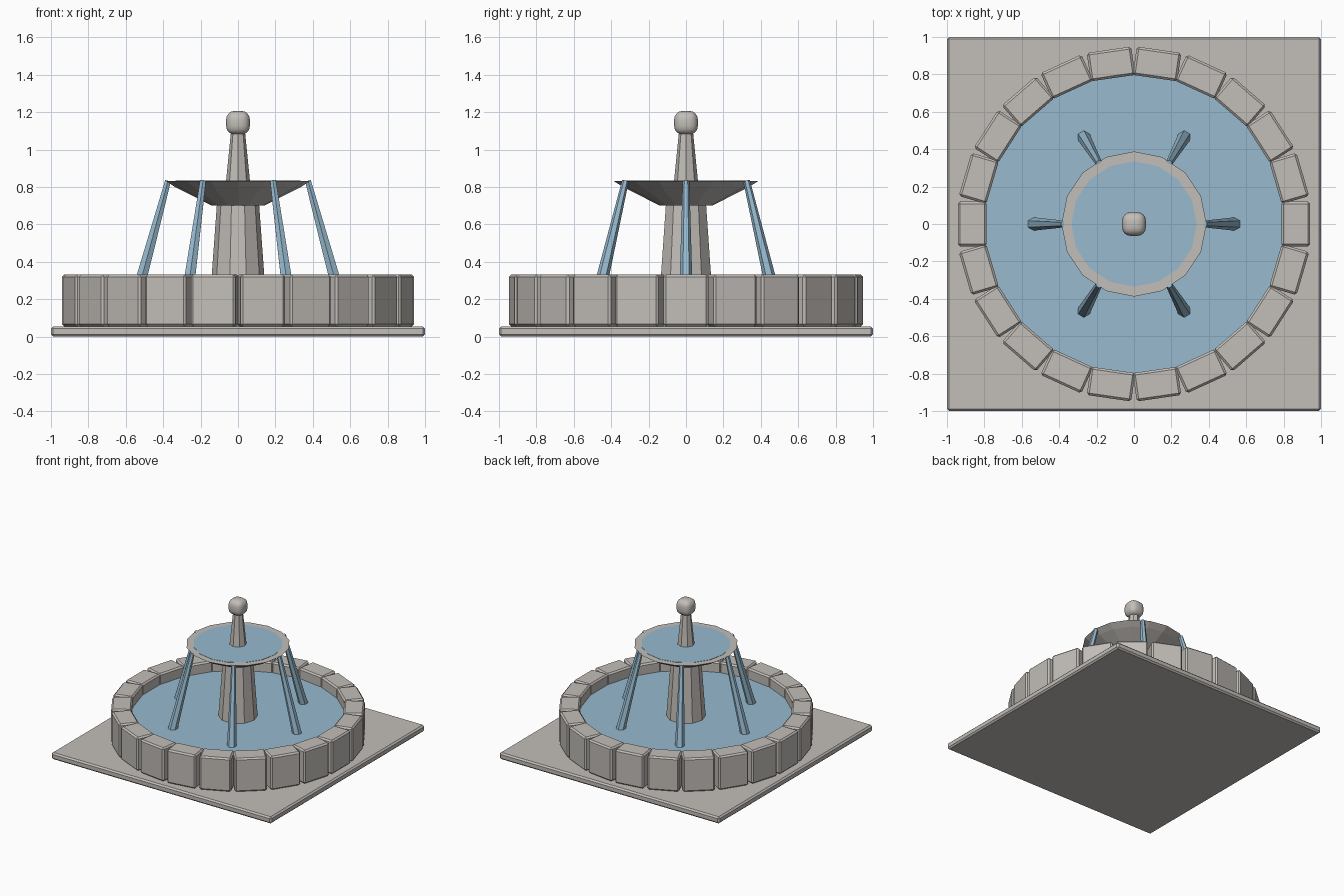
import bpy, bmesh, math
from mathutils import Vector, Matrix

if "Cube" in bpy.data.objects:
    bpy.data.objects.remove(bpy.data.objects["Cube"])

TAU = math.tau


def material(name, rgb):
    m = bpy.data.materials.new(name)
    m.diffuse_color = (*rgb, 1)
    m.use_nodes = True
    m.node_tree.nodes["Principled BSDF"].inputs["Base Color"].default_value = m.diffuse_color
    return m


STONE = material("pale_stone", (0.54, 0.51, 0.48))
WATER = material("blue_water", (0.31, 0.49, 0.62))


def make_object(name, bm, mat, bevel=0, segments=1):
    bmesh.ops.recalc_face_normals(bm, faces=bm.faces)
    mesh = bpy.data.meshes.new(name)
    bm.to_mesh(mesh)
    bm.free()
    mesh.materials.append(mat)
    ob = bpy.data.objects.new(name, mesh)
    bpy.context.collection.objects.link(ob)
    if bevel:
        mod = ob.modifiers.new("bevel", "BEVEL")
        mod.width = bevel
        mod.segments = segments
    return ob


def box(name, size, centre, mat, bevel=0, segments=1):
    bm = bmesh.new()
    bmesh.ops.create_cube(bm, size=1)
    bmesh.ops.scale(bm, vec=size, verts=bm.verts)
    bmesh.ops.translate(bm, vec=centre, verts=bm.verts)
    return make_object(name, bm, mat, bevel, segments)


def lathe(name, profile, sides, mat, turn=0.0):
    """Closed faceted solid from (radius, height) points, bottom to top."""
    bm = bmesh.new()
    rings = [[bm.verts.new((r * math.cos(turn + TAU * i / sides),
                            r * math.sin(turn + TAU * i / sides), z))
              for i in range(sides)] for r, z in profile]
    for a, b in zip(rings, rings[1:]):
        for i in range(sides):
            j = (i + 1) % sides
            bm.faces.new((a[i], a[j], b[j], b[i]))
    bm.faces.new(rings[0][::-1])
    bm.faces.new(rings[-1])
    return make_object(name, bm, mat)


# Square paving slab
box("base_slab", (2, 2, 0.055), (0, 0, 0.0275), STONE, 0.012)

# Ring of rectangular blocks, overlapping at the inside, open joints outside
BLOCKS = 22
for i in range(BLOCKS):
    ob = box(f"basin_block_{i + 1}", (0.153, 0.24, 0.276), (0.8645, 0, 0.193), STONE, 0.012)
    ob.rotation_euler.z = TAU * i / BLOCKS

# Water filling the basin
lathe("basin_water", [(0.81, 0.05), (0.81, 0.245)], BLOCKS, WATER, math.pi / BLOCKS)

# Column, upper dish with its water, and spire
lathe("column", [(0.16, 0.06), (0.112, 0.72)], 10, STONE)
lathe("upper_dish", [(0.14, 0.70), (0.34, 0.802), (0.388, 0.833)], 16, STONE)
lathe("dish_water", [(0.335, 0.825), (0.335, 0.835)], 16, WATER)
lathe("spire", [(0.065, 0.82), (0.037, 1.10)], 8, STONE)

# Rounded ball finial
ball = box("finial", (0.127, 0.127, 0.127), (0, 0, 1.143), STONE, 0.046, 4)
for p in ball.data.polygons:
    p.use_smooth = True

# Six water jets falling outward from the dish rim
low, high = Vector((0.54, 0, 0.225)), Vector((0.374, 0, 0.833))
for k in range(6):
    ob = lathe(f"water_jet_{k + 1}", [(0.036, 0), (0.018, (high - low).length)], 6, WATER, math.pi / 6)
    tilt = Matrix.Rotation(math.atan2(high.x - low.x, high.z - low.z), 4, 'Y')
    ob.matrix_world = Matrix.Rotation(TAU * k / 6, 4, 'Z') @ Matrix.Translation(low) @ tilt
